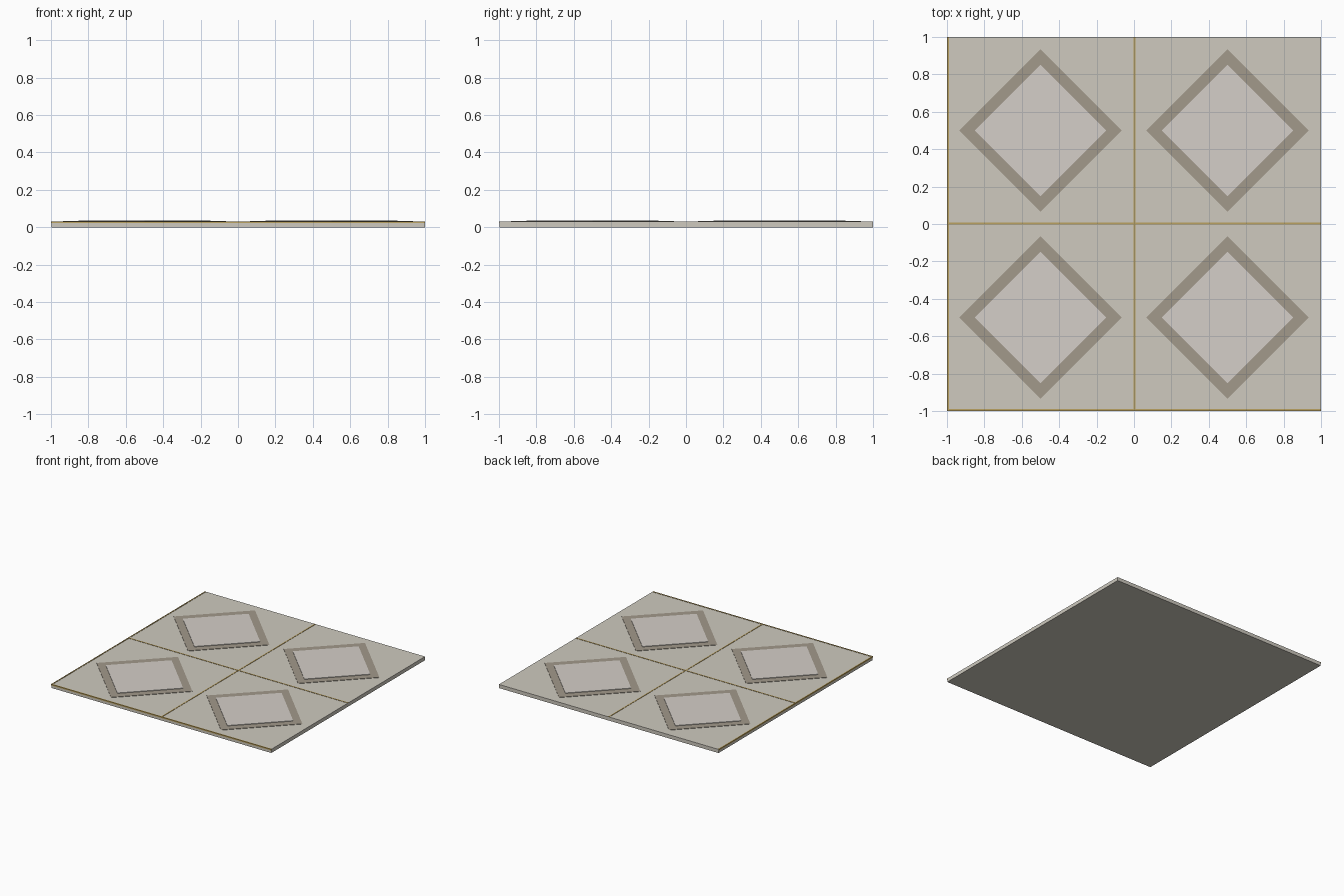
import bpy, math

if "Cube" in bpy.data.objects:
    bpy.data.objects.remove(bpy.data.objects["Cube"])


def material(name, rgb):
    m = bpy.data.materials.new(name)
    m.diffuse_color = (*rgb, 1)
    m.use_nodes = True
    m.node_tree.nodes["Principled BSDF"].inputs["Base Color"].default_value = m.diffuse_color
    return m


stone = material("stone", (0.62, 0.59, 0.52))
border = material("dark_stone", (0.36, 0.32, 0.26))
panel = material("pale_stone", (0.66, 0.62, 0.58))
brass = material("brass", (0.50, 0.36, 0.12))


def box(name, x0, x1, y0, y1, z0, z1, mat):
    bpy.ops.mesh.primitive_cube_add(size=1, location=((x0 + x1) / 2, (y0 + y1) / 2, (z0 + z1) / 2))
    o = bpy.context.object
    o.name = name
    o.scale = (x1 - x0, y1 - y0, z1 - z0)
    o.data.materials.append(mat)
    return o


def diamond(name, cx, cy, r, z0, z1, mat):
    o = box(name, cx - r / 2, cx + r / 2, cy - r / 2, cy + r / 2, z0, z1, mat)
    o.scale = (r * math.sqrt(2), r * math.sqrt(2), z1 - z0)
    o.rotation_euler.z = math.pi / 4


# base slab
box("floor_slab", -0.996, 1, -0.996, 1, 0, 0.03, stone)

# diamond inlays: dark border with a raised pale panel
for cx in (-0.5, 0.5):
    for cy in (-0.5, 0.5):
        diamond("diamond_border", cx, cy, 0.435, 0.02, 0.033, border)
        diamond("diamond_panel", cx, cy, 0.352, 0.02, 0.037, panel)

# brass strips along the tile joints and the front and left edges
for p in (-0.995, 0.002):
    box("brass_strip_y", p - 0.005, p + 0.005, -1, 1, 0.022, 0.032, brass)
    box("brass_strip_x", -1, 1, p - 0.005, p + 0.005, 0.022, 0.0322, brass)
